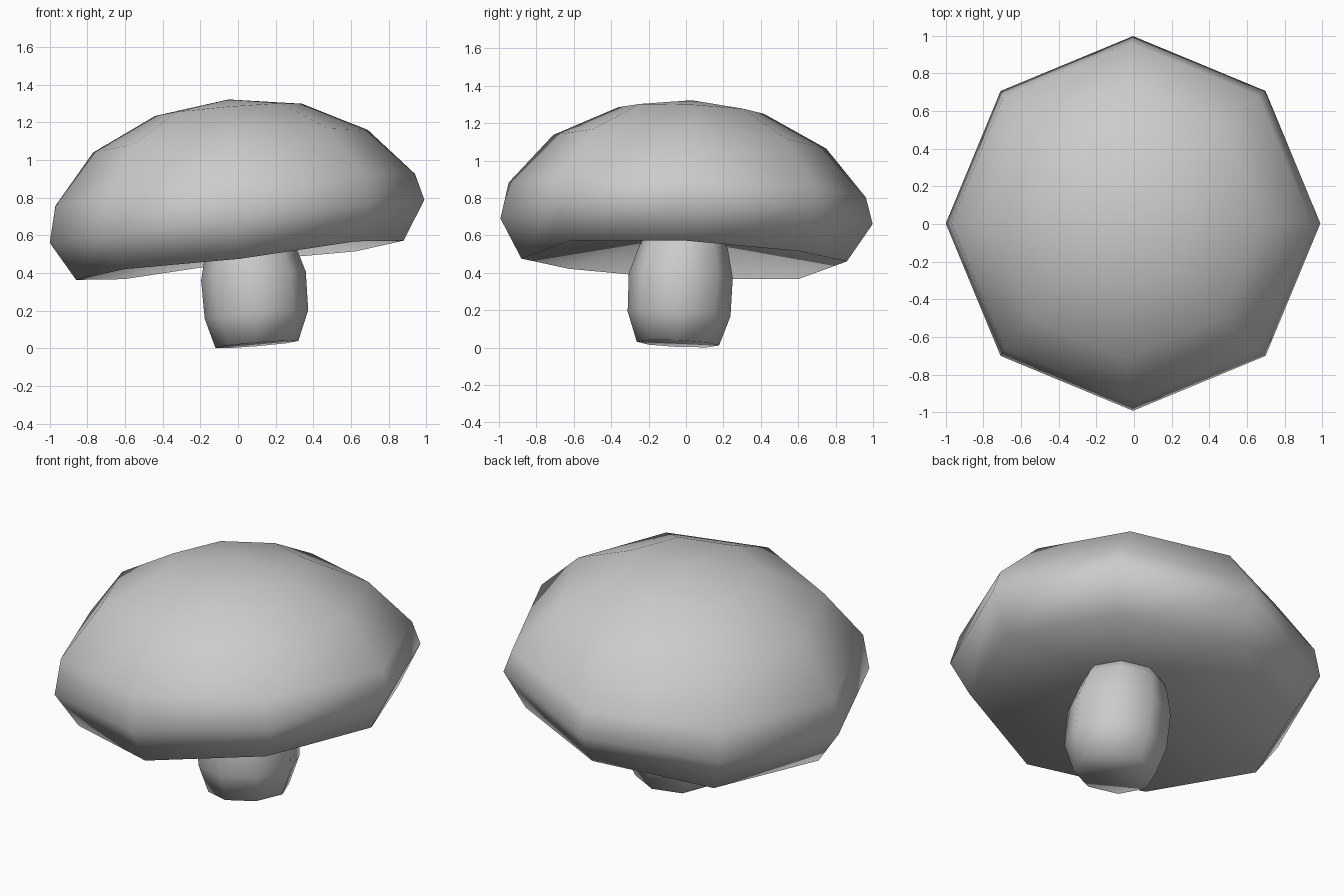
import bpy, bmesh
from math import cos, sin, pi

if "Cube" in bpy.data.objects:
    bpy.data.objects.remove(bpy.data.objects["Cube"])

SIDES = 8


def loft(name, rings, start_pole=None, end_pole=None):
    """Skin tilted octagon rings: (cx, cy, cz, radius, x slope, y slope, warp)."""
    bm = bmesh.new()
    loops = []
    for cx, cy, cz, r, sx, sy, warp in rings:
        loop = []
        for i in range(SIDES):
            a = 2 * pi * i / SIDES
            dx, dy = r * cos(a), r * sin(a)
            dz = sx * dx + sy * dy + warp * sin(3 * a)
            loop.append(bm.verts.new((cx + dx, cy + dy, cz + dz)))
        loops.append(loop)
    for lo, hi in zip(loops, loops[1:]):
        for i in range(SIDES):
            j = (i + 1) % SIDES
            bm.faces.new((lo[i], lo[j], hi[j], hi[i]))
    for loop, pole in ((loops[0], start_pole), (loops[-1], end_pole)):
        if pole:
            tip = bm.verts.new(pole)
            for i in range(SIDES):
                bm.faces.new((loop[i], loop[(i + 1) % SIDES], tip))
        else:
            bm.faces.new(loop)
    bmesh.ops.recalc_face_normals(bm, faces=bm.faces[:])
    for f in bm.faces:
        f.smooth = True
    mesh = bpy.data.meshes.new(name)
    bm.to_mesh(mesh)
    bm.free()
    ob = bpy.data.objects.new(name, mesh)
    bpy.context.collection.objects.link(ob)
    return ob


# Cap: shallow conical underside, rim, then the dome
loft("cap", [
    (0.01, -0.01, 0.468, 0.87, 0.12, -0.026, -0.015),
    (-0.005, 0.003, 0.675, 0.995, 0.115, -0.015, 0),
    (-0.015, 0.007, 0.842, 0.955, 0.089, -0.042, 0),
    (-0.04, 0.02, 1.10, 0.73, 0.082, -0.05, 0),
    (-0.05, 0.027, 1.267, 0.39, 0.083, -0.045, 0),
], start_pole=(0.05, -0.02, 0.62), end_pole=(-0.05, 0.03, 1.322))

# Stem: slightly bulging and leaning
loft("stem", [
    (0.10, -0.043, 0.021, 0.22, 0.083, -0.045, 0),
    (0.098, -0.037, 0.18, 0.275, 0.083, -0.045, 0),
    (0.082, -0.028, 0.385, 0.278, 0.083, -0.045, 0),
    (0.065, -0.012, 0.54, 0.235, 0.083, -0.045, 0),
    (0.055, -0.01, 0.61, 0.20, 0.083, -0.045, 0),
])
